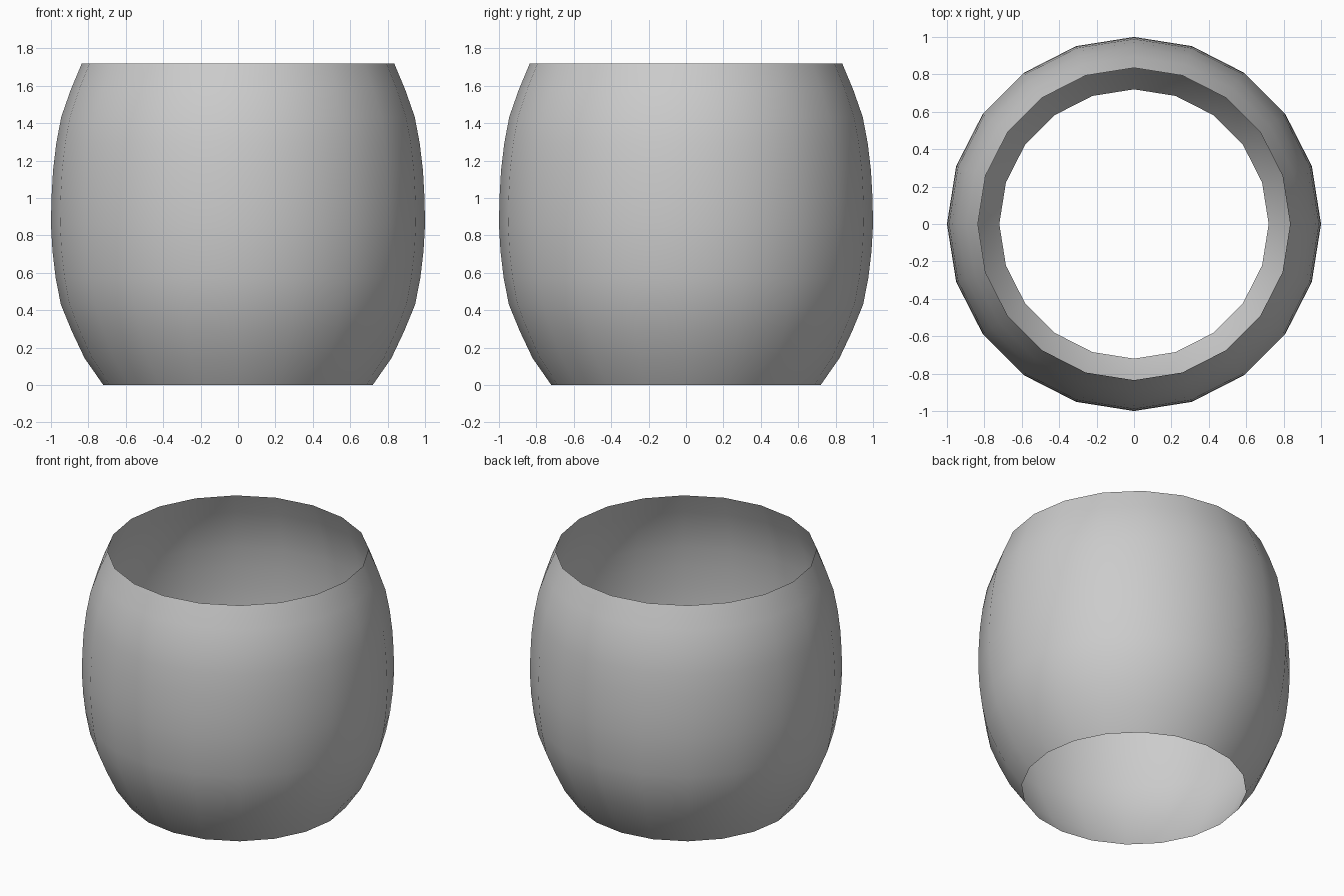
import bpy, bmesh, math

if "Cube" in bpy.data.objects:
    bpy.data.objects.remove(bpy.data.objects["Cube"])

SIDES = 20
HEIGHT = 1.72
# Radii of evenly spaced rings, bottom to top
RADII = [0.72, 0.82, 0.888, 0.947, 0.975, 0.992, 1.0,
         0.997, 0.989, 0.972, 0.945, 0.895, 0.835]

# Open barrel wall: a single-skin surface of revolution
bm = bmesh.new()
rings = []
for i, r in enumerate(RADII):
    z = HEIGHT * i / (len(RADII) - 1)
    rings.append([bm.verts.new((r * math.cos(2 * math.pi * k / SIDES),
                                r * math.sin(2 * math.pi * k / SIDES), z))
                  for k in range(SIDES)])
for low, high in zip(rings, rings[1:]):
    for k in range(SIDES):
        n = (k + 1) % SIDES
        face = bm.faces.new((low[k], low[n], high[n], high[k]))
        face.smooth = True

mesh = bpy.data.meshes.new("barrel_wall")
bm.to_mesh(mesh)
bm.free()
bpy.context.collection.objects.link(bpy.data.objects.new("barrel_wall", mesh))
